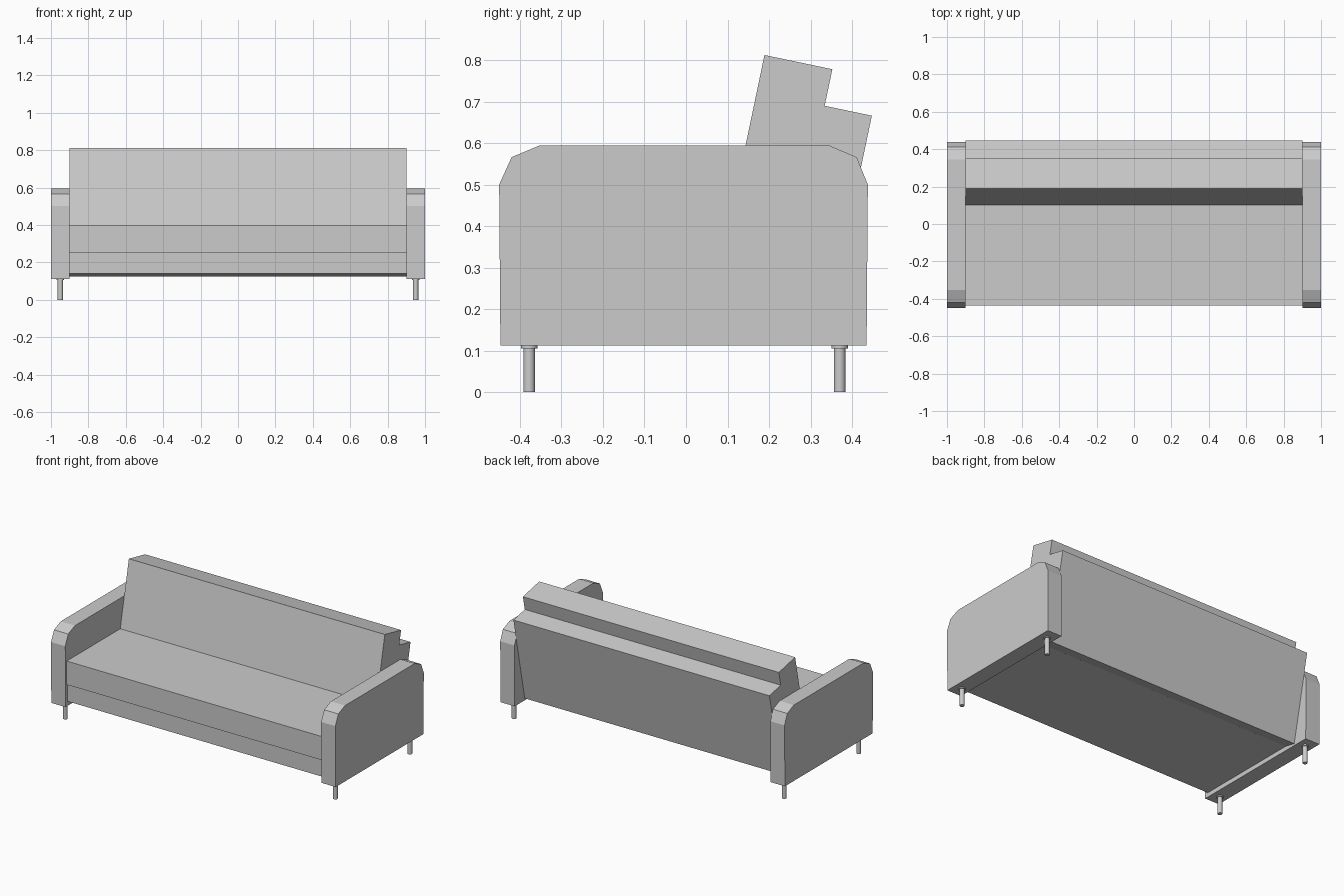
import bpy, bmesh
from mathutils import Vector

cube = bpy.data.objects.get("Cube")
if cube:
    bpy.data.objects.remove(cube, do_unlink=True)

grey = bpy.data.materials.new("light_grey")
grey.use_nodes = True
colour = (0.6, 0.6, 0.6, 1)
grey.diffuse_color = colour
grey.node_tree.nodes["Principled BSDF"].inputs["Base Color"].default_value = colour


def finish(name, bm):
    bmesh.ops.recalc_face_normals(bm, faces=bm.faces)
    mesh = bpy.data.meshes.new(name)
    bm.to_mesh(mesh)
    bm.free()
    mesh.materials.append(grey)
    ob = bpy.data.objects.new(name, mesh)
    bpy.context.collection.objects.link(ob)
    return ob


def extrude_profile(name, profile, x0, x1):
    """Sweep a side profile of (y, z) points from x0 to x1."""
    bm = bmesh.new()
    face = bm.faces.new([bm.verts.new((x0, y, z)) for y, z in profile])
    out = bmesh.ops.extrude_face_region(bm, geom=[face])
    moved = [v for v in out["geom"] if isinstance(v, bmesh.types.BMVert)]
    bmesh.ops.translate(bm, verts=moved, vec=(x1 - x0, 0, 0))
    return finish(name, bm)


def box_profile(y0, y1, z0, z1):
    return [(y0, z0), (y1, z0), (y1, z1), (y0, z1)]


def leg(name, x, y):
    """Thin round leg with a mounting flange at the top."""
    bm = bmesh.new()
    for radius, z0, z1 in ((0.014, 0, 0.112), (0.02, 0.105, 0.114)):
        out = bmesh.ops.create_cone(bm, cap_ends=True, segments=24, radius1=radius,
                                    radius2=radius, depth=z1 - z0)
        bmesh.ops.translate(bm, verts=out["verts"], vec=(x, y, (z0 + z1) / 2))
    ob = finish(name, bm)
    bpy.ops.object.select_all(action="DESELECT")
    ob.select_set(True)
    bpy.context.view_layer.objects.active = ob
    bpy.ops.object.shade_smooth_by_angle()


# Seat cushion on a slightly recessed base
W = 0.9
extrude_profile("seat_cushion", box_profile(-0.435, 0.25, 0.25, 0.4), -W, W)
extrude_profile("seat_base", box_profile(-0.425, 0.26, 0.14, 0.25), -W, W)

# Reclined backrest with a stepped top, laid out along its own tilted axes
up = Vector((0.205, 0.979))
back = Vector((0.979, -0.205))
top = Vector((0.189, 0.812))
steps = [(0, 0), (0.167, 0), (0.167, 0.09), (0.283, 0.09), (0.283, 0.643), (0, 0.643)]
extrude_profile("backrest", [tuple(top + back * b - up * d) for b, d in steps], -W, W)

# Arms with chamfered top corners
arm = [(-0.447, 0.112), (-0.45, 0.5), (-0.42, 0.566), (-0.353, 0.594),
       (0.345, 0.594), (0.411, 0.566), (0.438, 0.5), (0.435, 0.112)]
for side, s in (("left", 1), ("right", -1)):
    extrude_profile(side + "_arm", arm, s * W, s)
    for end, y in (("front", -0.378), ("back", 0.37)):
        leg(f"{end}_{side}_leg", s * 0.95, y)
